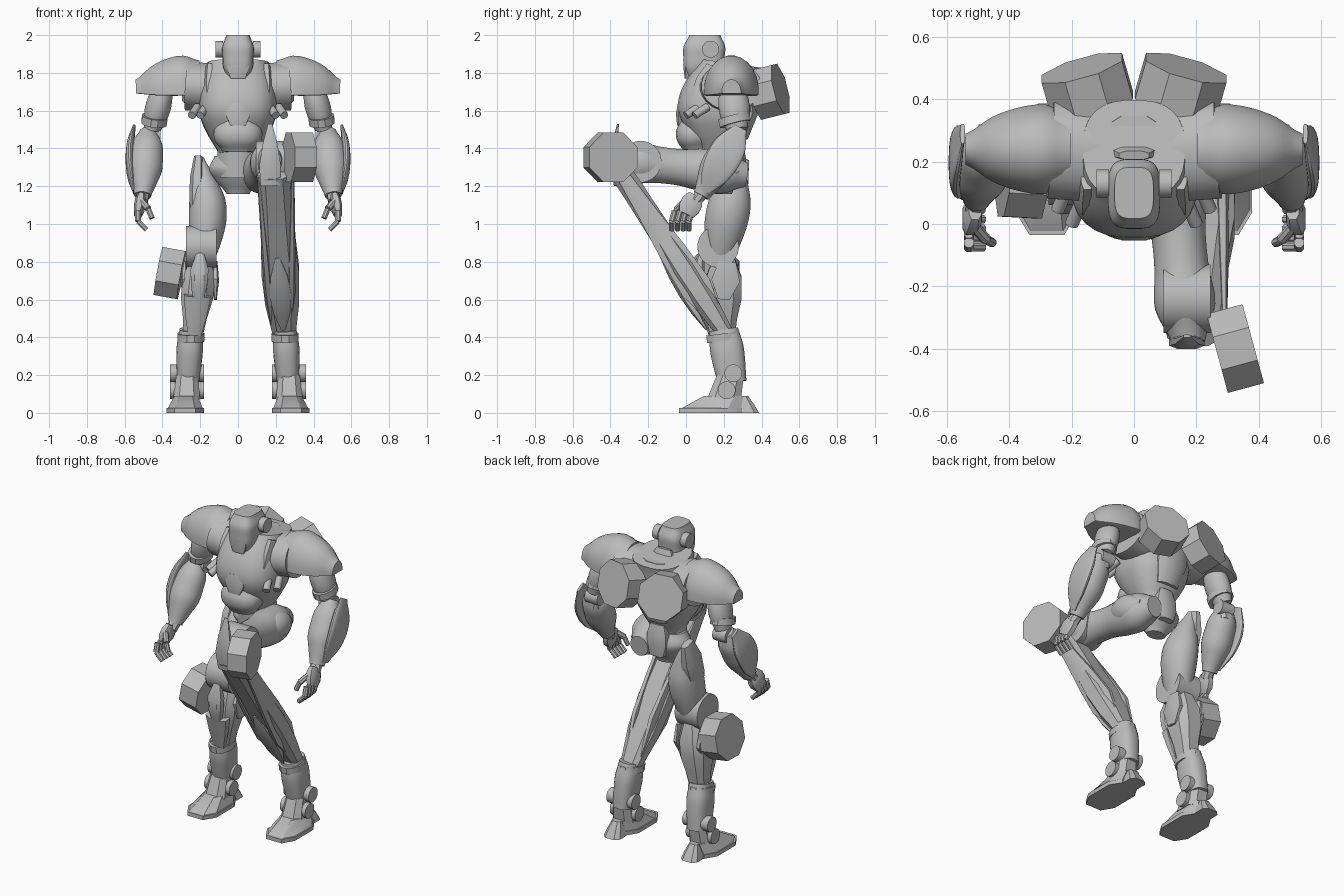
import bpy, bmesh, math
from mathutils import Vector

default_cube = bpy.data.objects.get("Cube")
if default_cube:
    bpy.data.objects.remove(default_cube, do_unlink=True)

grey = bpy.data.materials.new("plain grey")
grey.use_nodes = True
colour = (.5, .5, .5, 1)
grey.diffuse_color = colour
grey.node_tree.nodes["Principled BSDF"].inputs["Base Color"].default_value = colour
parts = []

# Shared outlines: relative thickness at even steps along a part
SLAB = (1, 1)
WEDGE = (1, .8, .5)
BARREL = (.7, 1, 1, .7)
EGG = (.5, .9, 1, 1, .75, .5)
LEAF = (.2, .8, 1, .8, .2)
CALF = (.6, 1, 1, .75, .6)


def make_object(name, bm):
    """Turn a bmesh into a named, coloured object."""
    bmesh.ops.recalc_face_normals(bm, faces=bm.faces)
    mesh = bpy.data.meshes.new(name)
    bm.to_mesh(mesh)
    mesh.materials.append(grey)
    obj = bpy.data.objects.new(name, mesh)
    bpy.context.collection.objects.link(obj)
    parts.append(obj)


def spline(outline, position):
    """Smooth value of an outline at a fractional index."""
    last = len(outline) - 1
    i = min(int(position), last - 1)
    t = position - i
    a, b, c, d = (outline[min(max(i + k, 0), last)] for k in (-1, 0, 1, 2))
    return b + t / 2 * (c - a + t * (2 * a - 5 * b + 4 * c - d + t * (3 * b - a - 3 * c + d)))


def limb(name, start, end, wide, deep, outline=SLAB, bow=(0, 0, 0), sides=24,
         square=2, steps=4, floor=1, pair=False, facing=None):
    """Skin rounded rings from start to end; half sizes follow the outline."""
    start, end, bow = Vector(start), Vector(end), Vector(bow)
    axis = Vector(facing or end - start).normalized()
    side = Vector((0, 1, 0)) if abs(axis.x) > .8 else Vector((1, 0, 0))
    side = (side - axis * side.dot(axis)).normalized()
    up = axis.cross(side)
    total = steps * (len(outline) - 1)
    bm = bmesh.new()
    rings = []
    for row in range(total + 1):
        t = row / total
        scale = spline(outline, row / steps)
        centre = start.lerp(end, t) + bow * math.sin(math.pi * t)
        ring = []
        for k in range(sides):
            turn = math.tau * (k + .5) / sides
            c, s = (math.copysign(abs(v) ** (2 / square), v) for v in (math.cos(turn), math.sin(turn)))
            offset = side * c * wide + up * max(s, -floor) * deep
            ring.append(bm.verts.new(centre + offset * scale))
        rings.append(ring)
    for low, high in zip(rings, rings[1:]):
        for k in range(sides):
            n = (k + 1) % sides
            bm.faces.new((low[k], low[n], high[n], high[k]))
    bm.faces.new(rings[0])
    bm.faces.new(rings[-1])
    make_object("left_" + name if pair else name, bm)
    if pair:
        for vert in bm.verts:
            vert.co.x = -vert.co.x
        make_object("right_" + name, bm)
    bm.free()


def plate(name, start, end, wide, deep, outline=SLAB, bow=(0, 0, 0), pair=False, facing=None):
    """Faceted, chamfered version of a limb, for hard armour."""
    limb(name, start, end, wide, deep, outline, bow, sides=8, square=3, steps=1, pair=pair, facing=facing)


def rod(name, start, end, radius, pair=False, sides=8):
    """Straight bar between two points."""
    limb(name, start, end, radius, radius, sides=sides, steps=1, pair=pair)


def drum(name, centre, axis, radius, depth, pair=False, sides=8):
    """Prism or cylinder around a centre."""
    centre, step = Vector(centre), Vector(axis).normalized() * depth / 2
    rod(name, centre - step, centre + step, radius, pair, sides)


across = (1, 0, 0)
upright = (0, 0, 1)

# Head
limb("head", (0, .09, 1.77), (0, .1, 2), .083, .11, (.72, .95, 1, 1, .75), square=3.5, facing=upright)
plate("face_guard", (0, .01, 1.77), (0, .01, 1.94), .06, .025, BARREL)
drum("ear_disc", (.1, .13, 1.925), across, .045, .04, True, 20)
rod("neck", (0, .17, 1.7), (0, .14, 1.85), .075, sides=20)
plate("collar_guard", (0, .24, 1.78), (0, .22, 1.88), .1, .03, WEDGE)

# Torso
limb("chest", (0, .17, 1.37), (0, .24, 1.85), .205, .2, (.5, .76, .97, 1, .93, .8),
     bow=(0, -.05, 0), square=2.6, sides=28)
limb("belly", (0, .06, 1.39), (0, .04, 1.56), .125, .1, BARREL, square=2.5)
plate("breast_plate", (0, -.03, 1.52), (0, -.02, 1.64), .07, .03, (.6, 1, .8))
plate("back_ridge", (0, .28, 1.45), (0, .3, 1.84), .11, .07, BARREL, bow=(0, .03, 0))
plate("chest_rail", (.15, .07, 1.6), (.15, .16, 1.83), .03, .08, BARREL, pair=True)
for label, shift in (("inner", 0), ("outer", .045)):
    start = Vector((.17 + shift, .07 + shift, 1.62))
    rod(label + "_chest_nozzle", start, start + Vector((.03, -.07, -.045)), .022, True, 12)
limb("waist", (0, .18, 1.25), (0, .17, 1.42), .11, .1)
limb("pelvis", (0, .2, 1.16), (0, .19, 1.36), .155, .11, (.4, .75, 1, .8), facing=upright)
plate("tail_plate", (0, .29, 1.22), (0, .28, 1.42), .07, .035, BARREL)
drum("back_thruster", (.15, .44, 1.7), (.27, .93, .23), .145, .13, True)

# Shoulders and upper arms
limb("shoulder_mount", (.12, .23, 1.72), (.27, .24, 1.73), .16, .13, pair=True)
limb("shoulder_guard", (.2, .24, 1.71), (.54, .24, 1.7), .145, .185, (.85, 1, .93, .72, .35),
     floor=.15, pair=True)
limb("upper_arm", (.39, .24, 1.74), (.455, .27, 1.5), .065, .08, BARREL, pair=True)
limb("arm_band", (.445, .26, 1.53), (.44, .25, 1.57), .07, .085, sides=12, pair=True)
rod("elbow_bar", (.45, .27, 1.54), (.46, .27, 1.4), .035, True)
drum("elbow", (.455, .275, 1.47), across, .045, .09, True, 16)

# Forearms
limb("forearm", (.475, .27, 1.49), (.505, .08, 1.15), .09, .088, EGG, pair=True)
limb("forearm_shell", (.55, .29, 1.51), (.55, .1, 1.17), .02, .09, (.4, .9, 1, .8, .3),
     bow=(.025, 0, 0), square=3, pair=True)

# Hands, with fingers laid out in a row
rod("wrist", (.5, .1, 1.18), (.51, .05, 1.12), .035, True)
plate("palm", (.51, .05, 1.15), (.53, 0, 1.05), .03, .06, BARREL, pair=True)
for label, y in zip(("back", "second", "third", "front"), (.03, 0, -.03, -.06)):
    knuckle = Vector((.53, y, 1.07))
    bend = knuckle + Vector((0, -.015, -.055))
    rod(label + "_finger_base", knuckle, bend, .017, True)
    rod(label + "_finger_tip", bend, bend + Vector((-.045, 0, -.045)), .015, True)
thumb = Vector((.475, -.05, 1.08))
rod("thumb_base", (.51, -.01, 1.12), thumb, .018, True)
rod("thumb_tip", thumb, thumb + Vector((-.02, -.01, -.05)), .015, True)

# Standing right leg
limb("right_thigh", (-.2, .28, 1.35), (-.19, .17, .8), .1, .115, (.2, .6, .95, 1, .85, .65),
     bow=(.035, 0, 0))
plate("right_hip_guard", (-.21, .29, 1.35), (-.23, .19, 1), .04, .08, (.6, 1, .9, .4))
drum("right_knee", (-.195, .17, .88), across, .11, .16, sides=28)
plate("right_knee_cap", (-.2, .08, .85), (-.21, .09, .58), .05, .035, (.4, 1, .9, .5), bow=(0, -.02, 0))
plate("right_calf", (-.195, .2, .82), (-.24, .2, .4), .09, .1, CALF)
plate("right_shin_guard", (-.215, .1, .62), (-.23, .14, .41), .075, .04, WEDGE)
for label, x in (("outer", -.285), ("inner", -.12)):
    plate(label + "_right_calf_fin", (x, .2, .6), (x, .22, .8), .02, .08, (.4, 1, .6))
drum("right_knee_thruster", (-.36, .15, .74), (-.98, .05, .18), .14, .125)

# Raised left leg
limb("left_thigh", (.11, .32, 1.26), (.175, -.38, 1.34), .098, .108, (.6, 1.05, 1.05, .9, .9, 1, .55))
limb("left_hip_bulge", (.18, .28, 1.28), (.17, 0, 1.31), .075, .085, LEAF)
drum("left_knee", (.17, -.24, 1.33), across, .11, .15, sides=28)
plate("left_knee_cap", (.17, -.36, 1.2), (.17, -.36, 1.53), .06, .025, (.9, 1, .7, .2), bow=(0, -.02, 0))
plate("left_shin", (.19, -.34, 1.27), (.245, .21, .42), .105, .075, (.85, .85, .9, 1, .9, .6))
for label, top, low in (("inner", .11, .18), ("outer", .29, .28)):
    plate(label + "_left_shin_rail", (top, -.33, 1.25), (low, .18, .47), .024, .09, (.4, .6, .85, 1, .35))
plate("left_shin_guard", (.21, -.13, .82), (.24, .11, .44), .06, .03, LEAF)
drum("left_knee_thruster", (.325, -.4, 1.353), (.96, .26, 0), .142, .12)

# Boots and feet
limb("boot", (.25, .2, .44), (.265, .245, .16), .07, .09, (.85, 1, .95, .85), square=2.5, pair=True)
limb("boot_cuff", (.25, .2, .38), (.25, .195, .42), .074, .092, sides=12, pair=True)
for label, y, z in (("upper", .25, .21), ("lower", .215, .12)):
    drum(label + "_ankle_disc", (.27, y, z), across, .047, .18, True, 20)
plate("foot", (.28, .13, .02), (.275, .2, .09), .1, .17, (1, .65), pair=True, facing=upright)
plate("instep", (.272, .2, .07), (.27, .235, .2), .075, .095, WEDGE[:2], pair=True, facing=upright)
plate("sole", (.28, .13, 0), (.28, .13, .025), .105, .175, pair=True)
plate("heel", (.275, .33, 0), (.275, .3, .09), .06, .06, WEDGE, pair=True, facing=upright)

# Smooth shading with crisp armour edges
bpy.ops.object.select_all(action="DESELECT")
for obj in parts:
    obj.select_set(True)
bpy.context.view_layer.objects.active = parts[0]
bpy.ops.object.shade_smooth_by_angle(angle=math.radians(32))
